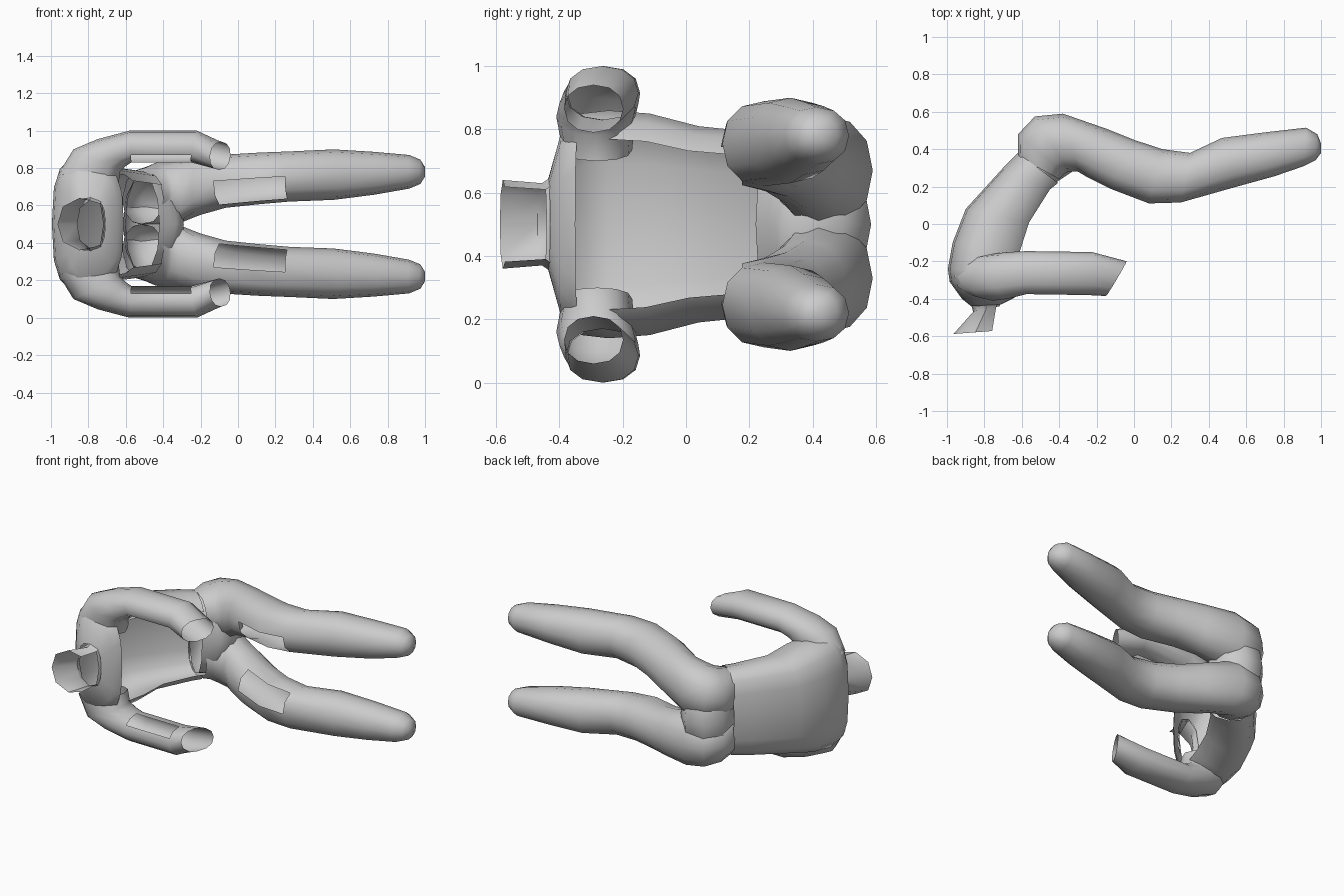
import bpy, bmesh, math


def loft(name, rings, n=12, side=False, power=0.9, taper=0.0, cap_end=False,
         mirror=False, holes=()):
    """Skin rings given as (back x, back t, front x, front t, centre, half width, skew).
    t is y and width is z; with side=True t is z and width is y."""
    bm = bmesh.new()
    loops = []
    for bx, bt, fx, ft, c, h, *skew in rings:
        sk = skew[0] if skew else 0
        loop = []
        for k in range(n):
            a = 2 * math.pi * k / n
            co, si = [math.copysign(abs(v) ** power, v) for v in (math.cos(a), math.sin(a))]
            m = (co + 1) / 2
            w = h * si * (1 - taper * co)
            x, t = bx + (fx - bx) * m + sk * si, bt + (ft - bt) * m
            loop.append(bm.verts.new((x, c + w, t) if side else (x, t, c + w)))
        loops.append(loop)
    for i in range(len(loops) - 1):
        for k in range(n):
            if (i, k) in holes:
                continue
            j = (k + 1) % n
            f = bm.faces.new((loops[i][k], loops[i][j], loops[i + 1][j], loops[i + 1][k]))
            f.smooth = True
    if cap_end:
        bm.faces.new(loops[-1]).smooth = True
    bmesh.ops.recalc_face_normals(bm, faces=bm.faces)
    me = bpy.data.meshes.new(name)
    bm.to_mesh(me)
    bm.free()
    ob = bpy.data.objects.new(name, me)
    ob.location.z = 0.5
    bpy.context.collection.objects.link(ob)
    bpy.ops.object.select_all(action='DESELECT')
    ob.select_set(True)
    bpy.context.view_layer.objects.active = ob
    bpy.ops.object.shade_smooth_by_angle(angle=math.radians(48))
    if mirror:
        mod = ob.modifiers.new("mirror", 'MIRROR')
        mod.use_axis = (False, False, True)
        mod.use_mirror_merge = False
    return ob


def opening(bands, segments):
    return {(i, k) for i in bands for k in segments}


# jacket body, shoulders to hem, open down the front
loft("jacket_body", [
    (-0.87, -0.44, -0.71, -0.43, 0, 0.14),
    (-0.92, -0.40, -0.64, -0.395, 0, 0.28),
    (-0.985, -0.31, -0.61, -0.35, 0, 0.35),
    (-0.995, -0.24, -0.60, -0.25, 0, 0.36),
    (-0.97, -0.10, -0.56, -0.13, 0, 0.35),
    (-0.90, 0.08, -0.52, 0.00, 0, 0.31),
    (-0.70, 0.30, -0.42, 0.17, 0, 0.29),
    (-0.62, 0.38, -0.38, 0.20, 0, 0.28)], n=16, power=0.7, taper=0.06,
    holes=opening(range(2, 7), (0, 1, 14, 15)))

# flared collar, open at the throat
loft("collar", [
    (-0.87, -0.43, -0.71, -0.42, 0, 0.15),
    (-0.86, -0.47, -0.72, -0.44, 0, 0.13),
    (-0.965, -0.588, -0.73, -0.57, 0, 0.14)], n=8, power=0.8, taper=-0.15,
    holes=opening((1,), (0, 7)))

# sleeves with slanted open cuffs and an inner opening
loft("sleeve", [
    (-0.96, 0.27, -0.64, 0.20, -0.28, 0.11),
    (-0.88, 0.40, -0.63, 0.28, -0.285, 0.125),
    (-0.75, 0.455, -0.60, 0.31, -0.275, 0.125),
    (-0.58, 0.50, -0.57, 0.33, -0.26, 0.115),
    (-0.22, 0.50, -0.25, 0.33, -0.265, 0.115, 0.01),
    (-0.09, 0.44, -0.10, 0.29, -0.292, 0.093, 0.055)],
    side=True, mirror=True, holes=opening((3,), (10, 11)))

# pelvis joining the thighs under the jacket
loft("trouser_seat", [
    (-0.60, 0.34, -0.42, 0.22, 0, 0.25),
    (-0.615, 0.48, -0.36, 0.26, 0, 0.27),
    (-0.53, 0.575, -0.33, 0.28, 0, 0.24),
    (-0.40, 0.585, -0.31, 0.30, 0, 0.17),
    (-0.31, 0.50, -0.29, 0.36, 0, 0.07)], cap_end=True)

# trouser legs, hip to ankle, with an opening on each thigh
loft("trouser_leg", [
    (-0.62, 0.36, -0.40, 0.24, 0.140, 0.140),
    (-0.62, 0.48, -0.37, 0.27, 0.147, 0.155),
    (-0.53, 0.575, -0.35, 0.28, 0.158, 0.170),
    (-0.38, 0.59, -0.30, 0.28, 0.170, 0.175),
    (-0.15, 0.51, -0.25, 0.25, 0.205, 0.155),
    (0.00, 0.45, -0.13, 0.19, 0.230, 0.142),
    (0.15, 0.40, 0.08, 0.11, 0.245, 0.138),
    (0.30, 0.38, 0.25, 0.115, 0.255, 0.134),
    (0.47, 0.46, 0.55, 0.20, 0.265, 0.135),
    (0.70, 0.49, 0.75, 0.255, 0.272, 0.115),
    (0.92, 0.515, 0.91, 0.31, 0.280, 0.090),
    (0.98, 0.48, 0.97, 0.34, 0.280, 0.065),
    (1.00, 0.43, 1.00, 0.38, 0.280, 0.025)],
    cap_end=True, mirror=True, holes=opening((5, 6), (10, 11)))
